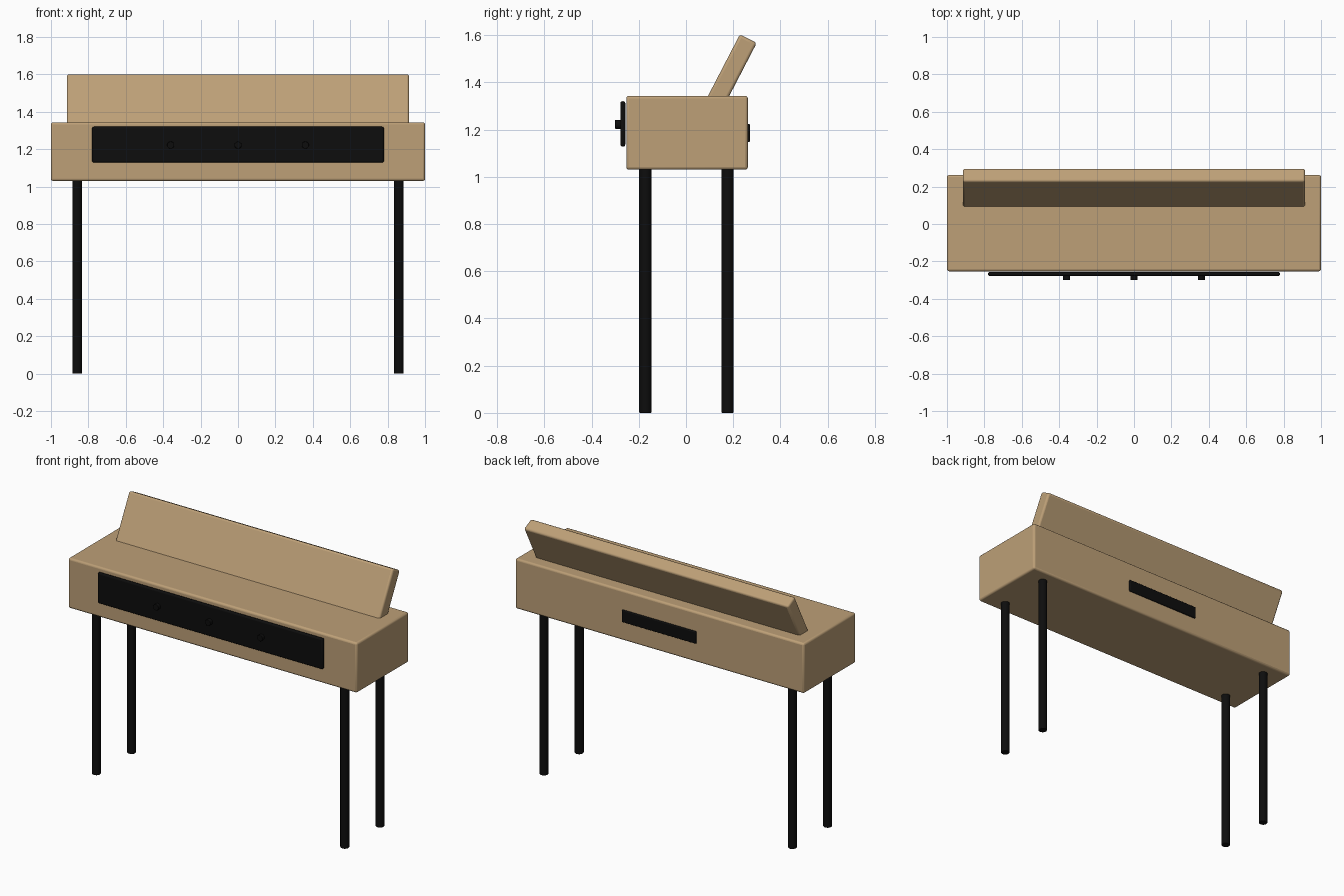
import bpy
import math
from mathutils import Vector

old = bpy.data.objects.get("Cube")
if old:
    bpy.data.objects.remove(old, do_unlink=True)


def material(name, rgb):
    mat = bpy.data.materials.new(name)
    mat.use_nodes = True
    mat.diffuse_color = (*rgb, 1)
    mat.node_tree.nodes["Principled BSDF"].inputs["Base Color"].default_value = (*rgb, 1)
    return mat


wood = material("light_wood", (0.51, 0.35, 0.185))
black = material("matte_black", (0.004, 0.004, 0.004))


def finish(name, mat, bevel):
    """Name, colour, round and smooth the active object."""
    obj = bpy.context.object
    obj.name = name
    obj.data.materials.append(mat)
    bpy.ops.object.transform_apply(location=False, rotation=False, scale=True)
    bpy.ops.object.shade_smooth_by_angle(angle=math.radians(35))
    mod = obj.modifiers.new("rounded_edges", "BEVEL")
    mod.width = bevel
    mod.segments = 3
    mod.limit_method = "ANGLE"
    mod.angle_limit = math.radians(50)
    return obj


def box(name, mat, low, high, bevel):
    low, high = Vector(low), Vector(high)
    bpy.ops.mesh.primitive_cube_add(size=1, location=(low + high) / 2)
    bpy.context.object.scale = high - low
    return finish(name, mat, bevel)


def rod(name, mat, location, radius, depth, tilt=0, bevel=0.004):
    bpy.ops.mesh.primitive_cylinder_add(vertices=24, radius=radius, depth=depth,
                                        location=location, rotation=(tilt, 0, 0))
    return finish(name, mat, bevel)


# Cabinet, front control panel and rear connector plate
box("cabinet", wood, (-1, -0.253, 1.03), (1, 0.262, 1.343), 0.012)
box("front_panel", black, (-0.78, -0.278, 1.128), (0.78, -0.257, 1.32), 0.009)
box("rear_plate", black, (-0.257, 0.25, 1.147), (0.257, 0.271, 1.223), 0.005)

# Leaning back board, sunk into the cabinet top
lean = math.radians(-27.4)
length, thickness = 0.36, 0.08
along = Vector((0, -math.sin(lean), math.cos(lean)))
top_middle = Vector((0, 0.264, 1.585))
board = box("back_board", wood, (-0.915, -thickness / 2, -length / 2),
            (0.915, thickness / 2, length / 2), 0.012)
board.location = top_middle - along * length / 2
board.rotation_euler.x = lean

# Three knobs on the control panel
for label, x in (("right", -0.36), ("middle", 0), ("left", 0.36)):
    rod(label + "_knob", black, (x, -0.285, 1.222), 0.019, 0.03, math.pi / 2, 0.002)

# Four round legs
for side, x in (("left", 0.86), ("right", -0.86)):
    for end, y in (("front", -0.172), ("rear", 0.176)):
        rod(f"{end}_{side}_leg", black, (x, y, 0.52), 0.026, 1.04)
